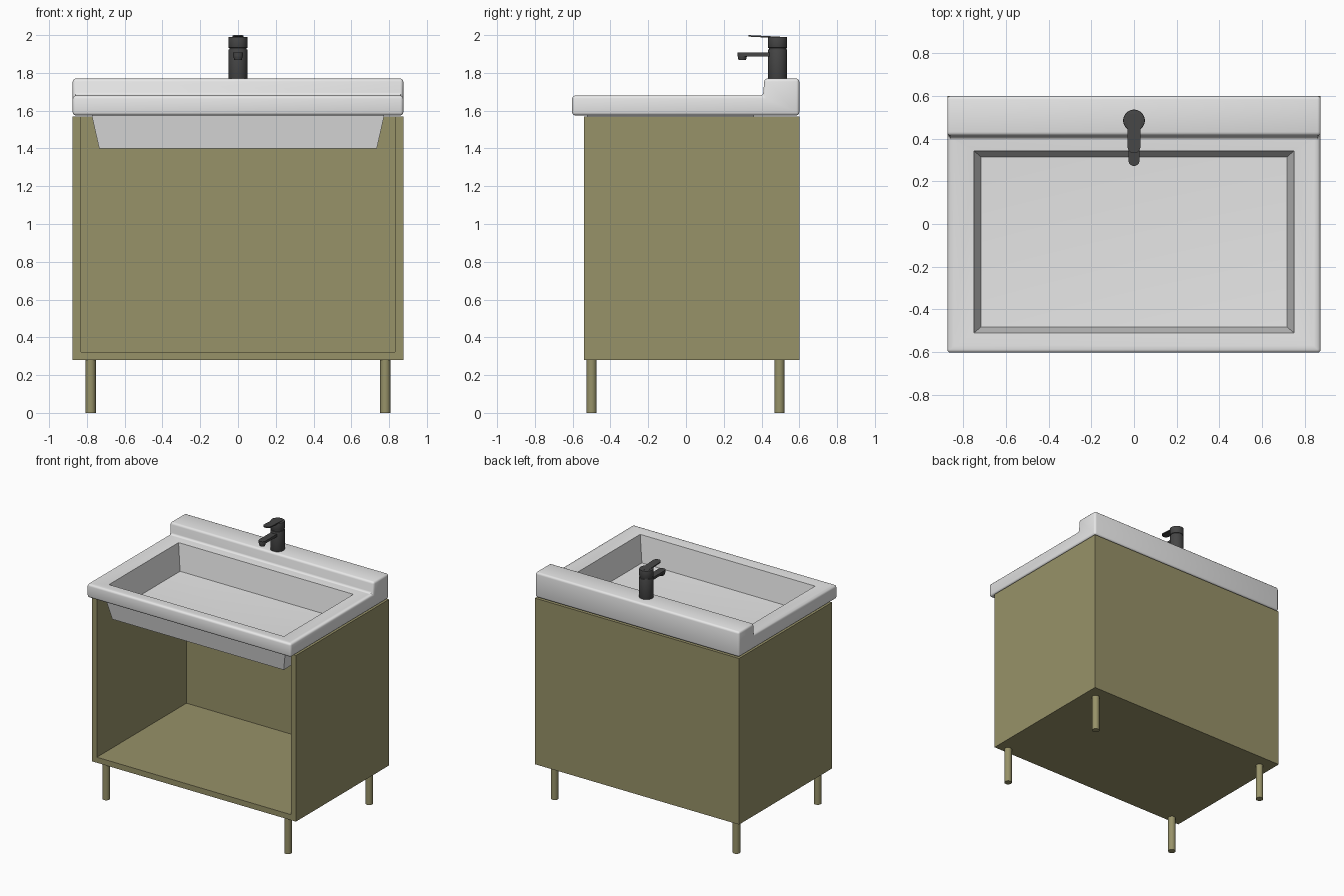
import bpy, bmesh, math
from mathutils import Matrix, Vector

cube = bpy.data.objects.get("Cube")
if cube:
    bpy.data.objects.remove(cube)


def material(name, rgb, rough):
    m = bpy.data.materials.new(name)
    m.use_nodes = True
    m.diffuse_color = (*rgb, 1)
    bsdf = m.node_tree.nodes["Principled BSDF"]
    bsdf.inputs["Base Color"].default_value = (*rgb, 1)
    bsdf.inputs["Roughness"].default_value = rough
    return m


olive = material("olive paint", (0.31, 0.287, 0.14), 0.6)
white = material("white ceramic", (0.8, 0.8, 0.8), 0.4)
dark = material("dark metal", (0.06, 0.06, 0.06), 0.4)


def finish(name, bm, mat):
    bmesh.ops.recalc_face_normals(bm, faces=bm.faces)
    me = bpy.data.meshes.new(name)
    bm.to_mesh(me)
    bm.free()
    me.materials.append(mat)
    ob = bpy.data.objects.new(name, me)
    bpy.context.collection.objects.link(ob)
    return ob


def activate(ob):
    bpy.ops.object.select_all(action="DESELECT")
    ob.select_set(True)
    bpy.context.view_layer.objects.active = ob


def smooth(ob, angle=35):
    activate(ob)
    bpy.ops.object.shade_smooth_by_angle(angle=math.radians(angle))


def modify(ob, kind, **settings):
    mod = ob.modifiers.new(kind.title(), kind)
    for key, value in settings.items():
        setattr(mod, key, value)
    activate(ob)
    bpy.ops.object.modifier_apply(modifier=mod.name)


def prism(points, axis, start, end):
    """Extrude a closed outline along x or z."""
    bm = bmesh.new()
    place = (lambda p: (start, *p)) if axis == "x" else (lambda p: (*p, start))
    face = bm.faces.new([bm.verts.new(place(p)) for p in points])
    out = bmesh.ops.extrude_face_region(bm, geom=[face])
    step = Vector((end - start, 0, 0) if axis == "x" else (0, 0, end - start))
    for v in out["geom"]:
        if isinstance(v, bmesh.types.BMVert):
            v.co += step
    return bm


def stacked(rings, apex=None):
    """Closed solid through rectangles given as (half width, front, back, height)."""
    bm = bmesh.new()
    loops = [[bm.verts.new(p) for p in
              ((-w, f, z), (w, f, z), (w, b, z), (-w, b, z))]
             for w, f, b, z in rings]
    bm.faces.new(loops[0])
    for a, b in zip(loops, loops[1:]):
        for i in range(4):
            j = (i + 1) % 4
            bm.faces.new((a[i], a[j], b[j], b[i]))
    if apex:
        tip = bm.verts.new(apex)
        for i in range(4):
            bm.faces.new((loops[-1][i], loops[-1][(i + 1) % 4], tip))
    else:
        bm.faces.new(loops[-1])
    return bm


def cylinder(name, x, y, z0, z1, r, mat, bevel=0.0, r_low=None):
    bm = bmesh.new()
    bmesh.ops.create_cone(bm, cap_ends=True, segments=32, radius1=r_low or r, radius2=r,
                          depth=z1 - z0, matrix=Matrix.Translation((x, y, (z0 + z1) / 2)))
    ob = finish(name, bm, mat)
    if bevel:
        modify(ob, "BEVEL", width=bevel, segments=2)
    smooth(ob)
    return ob


def rounded_bar(half, y_back, y_tip, steps=12):
    """Outline of a bar along y with a half round front end."""
    centre = y_tip + half
    arc = [(half * math.cos(a), centre - half * math.sin(a))
           for a in (math.pi * i / steps for i in range(steps + 1))]
    return [(half, y_back)] + arc + [(-half, y_back)]


# Cabinet shell, open at the front and the top
bm = stacked([(0.875, -0.54, 0.6, 0.28), (0.875, -0.54, 0.6, 1.568)])
bm.normal_update()
bmesh.ops.recalc_face_normals(bm, faces=bm.faces)
open_faces = [f for f in bm.faces if f.normal.y < -0.9 or f.normal.z > 0.9]
bmesh.ops.delete(bm, geom=open_faces, context="FACES_ONLY")
loose = [e for e in bm.edges if not e.link_faces]
bmesh.ops.delete(bm, geom=loose, context="EDGES")
cabinet = finish("cabinet", bm, olive)
# keep the normals pointing out of the shell
bm = bmesh.new()
bm.from_mesh(cabinet.data)
centre = Vector((0, 0, 0.9))
for f in bm.faces:
    if f.normal.dot(f.calc_center_median() - centre) < 0:
        f.normal_flip()
bm.to_mesh(cabinet.data)
bm.free()
modify(cabinet, "SOLIDIFY", thickness=0.043, offset=-1, use_even_offset=True)

# Legs
for side, x in (("left", 0.78), ("right", -0.78)):
    for end, y in (("front", -0.5), ("back", 0.495)):
        cylinder(f"{end}_{side}_leg", x, y, 0, 0.285, 0.027, olive)

# Basin slab with raised back ledge
profile = [(-0.603, 1.575), (0.6, 1.575), (0.6, 1.77), (0.415, 1.77),
           (0.408, 1.68), (-0.603, 1.68)]
basin = finish("basin", prism(profile, "x", -0.875, 0.875), white)
modify(basin, "BEVEL", width=0.016, segments=3)

# Bowl underside joined to the slab, then the hollow cut out
under = finish("bowl_underside", stacked([(0.78, -0.53, 0.365, 1.6),
                                          (0.735, -0.49, 0.325, 1.4)]), white)
hollow = finish("bowl_cutter", stacked([(0.85, -0.575, 0.404, 1.6805),
                                        (0.75, -0.51, 0.343, 1.672),
                                        (0.716, -0.482, 0.313, 1.47)],
                                       (0, -0.08, 1.42)), white)
for helper, operation in ((under, "UNION"), (hollow, "DIFFERENCE")):
    helper.hide_render = True
    modify(basin, "BOOLEAN", object=helper, operation=operation, solver="EXACT")
    bpy.data.objects.remove(helper)
smooth(basin, 30)

# Tap body, neck and cap
TAP_Y = 0.485
cylinder("tap_body", 0, TAP_Y, 1.765, 1.925, 0.051, dark, 0.003)
cylinder("tap_neck", 0, TAP_Y, 1.92, 1.94, 0.046, dark)
cylinder("tap_cap", 0, TAP_Y, 1.932, 1.99, 0.051, dark, 0.004)

# Spout with its nozzle
spout = finish("tap_spout", prism(rounded_bar(0.026, TAP_Y, 0.272), "z", 1.888, 1.908), dark)
smooth(spout)
cylinder("tap_nozzle", 0, 0.298, 1.868, 1.89, 0.025, dark, r_low=0.02)

# Lever, rising slightly towards the front
lever = prism(rounded_bar(0.03, TAP_Y + 0.03, 0.332), "z", 1.984, 1.992)
for v in lever.verts:
    v.co.z += (TAP_Y - v.co.y) * 0.052
smooth(finish("tap_lever", lever, dark))
